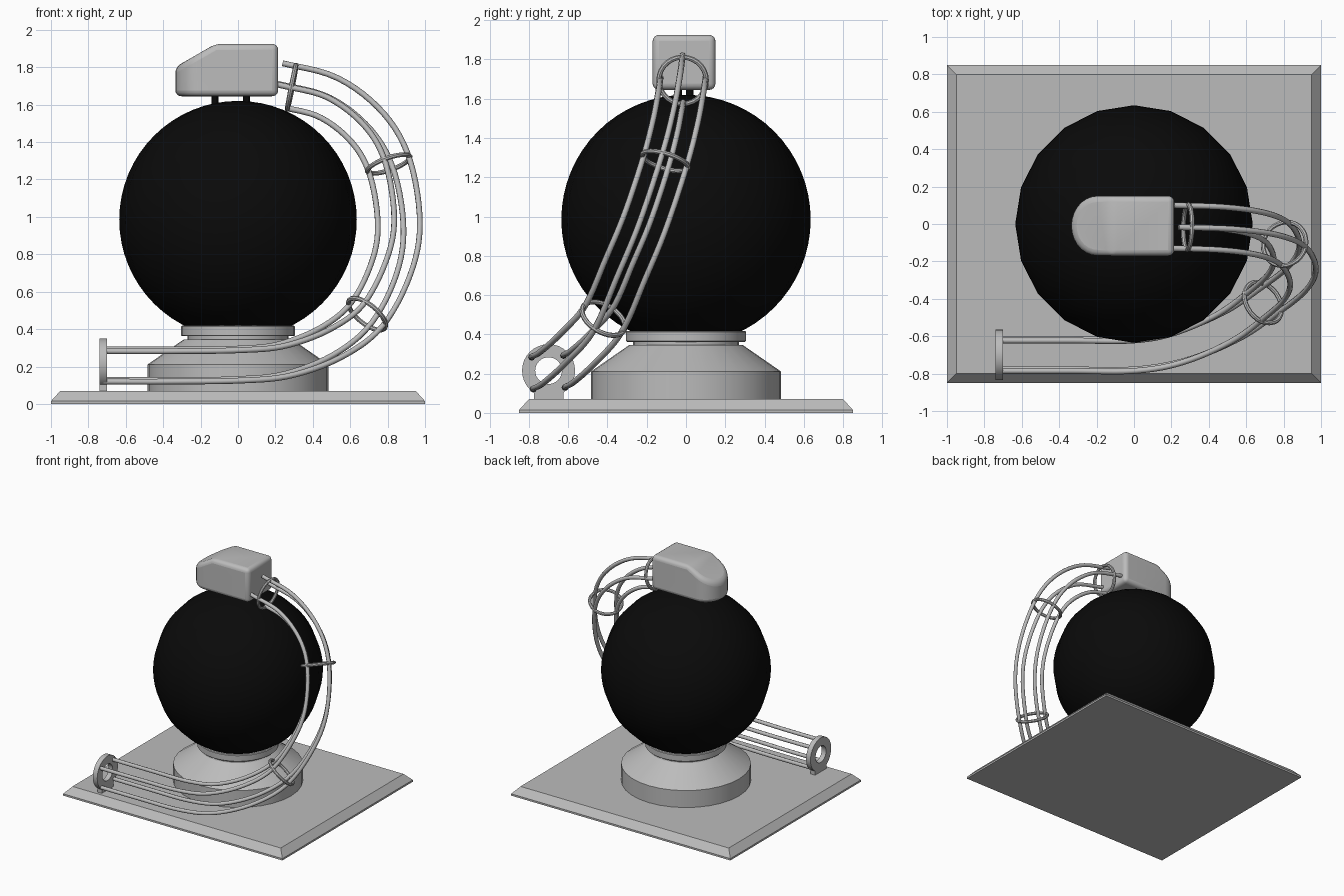
import bpy, bmesh, math
from mathutils import Vector, Matrix

cube = bpy.data.objects.get("Cube")
if cube:
    bpy.data.objects.remove(cube)


def material(name, rgb):
    m = bpy.data.materials.new(name)
    m.use_nodes = True
    m.diffuse_color = (*rgb, 1)
    m.node_tree.nodes["Principled BSDF"].inputs["Base Color"].default_value = (*rgb, 1)
    return m


grey = material("light grey", (0.5, 0.5, 0.5))
black = material("black", (0.003, 0.003, 0.003))


def finish(bm, name, mat, smooth=None):
    bmesh.ops.recalc_face_normals(bm, faces=bm.faces)
    mesh = bpy.data.meshes.new(name)
    bm.to_mesh(mesh)
    bm.free()
    mesh.materials.append(mat)
    obj = bpy.data.objects.new(name, mesh)
    bpy.context.collection.objects.link(obj)
    if smooth:
        bpy.ops.object.select_all(action='DESELECT')
        obj.select_set(True)
        bpy.context.view_layer.objects.active = obj
        bpy.ops.object.shade_smooth_by_angle(angle=math.radians(smooth))
    return obj


def lathe(name, profile, mat, steps=32, closed=False, place=Matrix()):
    """Spin a (radius, height) profile about z, then place it."""
    bm = bmesh.new()
    vs = [bm.verts.new((r, 0, z)) for r, z in profile]
    es = [bm.edges.new(p) for p in zip(vs, vs[1:])]
    if closed:
        es.append(bm.edges.new((vs[-1], vs[0])))
    bmesh.ops.spin(bm, geom=vs + es, axis=(0, 0, 1), cent=(0, 0, 0),
                   angle=math.tau, steps=steps, use_duplicate=False)
    bmesh.ops.remove_doubles(bm, verts=bm.verts, dist=0.0001)
    bmesh.ops.transform(bm, matrix=place, verts=bm.verts)
    return finish(bm, name, mat, 30)


def box(name, lo, hi, mat, inset=0, inset_above=0):
    """Box whose vertices above a height are pulled inward by inset."""
    lo, hi = Vector(lo), Vector(hi)
    bm = bmesh.new()
    bmesh.ops.create_cube(bm, size=1)
    for v in bm.verts:
        top = v.co.z > 0
        sx, sy = math.copysign(1, v.co.x), math.copysign(1, v.co.y)
        v.co = (lo + hi) / 2 + v.co * (hi - lo)
        if top:
            v.co.x -= sx * inset
            v.co.y -= sy * inset
    return finish(bm, name, mat)


# Base plate: thin rim below a chamfered slab
box("base_rim", (-1, -0.85, 0), (1, 0.85, 0.015), grey)
box("base_plate", (-1, -0.85, 0.015), (1, 0.85, 0.07), grey, inset=0.05)

# Pedestal with conical shoulder, and the collar holding the ball
lathe("pedestal", [(0, 0.07), (0.485, 0.07), (0.485, 0.21), (0.29, 0.345),
                   (0.27, 0.345), (0.27, 0.365), (0, 0.365)], grey)
lathe("collar", [(0.26, 0.362), (0.3, 0.362), (0.305, 0.367),
                 (0.305, 0.413), (0.3, 0.418), (0.26, 0.418)], grey, closed=True)

# Ball
bm = bmesh.new()
bmesh.ops.create_uvsphere(bm, u_segments=20, v_segments=32, radius=0.635)
bmesh.ops.translate(bm, verts=bm.verts, vec=(0, 0, 0.985))
finish(bm, "ball", black, 60)

# Head: rounded plan, sloped nose, softened edges
bm = bmesh.new()
plan = [(0.215, 0.16), (0.215, -0.16)]
for i in range(15):
    a = math.pi * i / 14
    plan.append((-0.195 - 0.14 * math.sin(a), -0.16 * math.cos(a)))
face = bm.faces.new([bm.verts.new((x, y - 0.01, 1.645)) for x, y in plan])
ext = bmesh.ops.extrude_face_region(bm, geom=[face])
bmesh.ops.translate(bm, vec=(0, 0, 0.28),
                    verts=[g for g in ext["geom"] if isinstance(g, bmesh.types.BMVert)])
cut = bmesh.ops.bisect_plane(bm, geom=bm.verts[:] + bm.edges[:] + bm.faces[:],
                             plane_co=(-0.12, 0, 1.925), plane_no=(-0.5, 0, 0.87),
                             clear_outer=True)
bmesh.ops.holes_fill(bm, edges=[e for e in bm.edges if e.is_boundary])
bmesh.ops.remove_doubles(bm, verts=bm.verts, dist=0.002)
head = finish(bm, "head", grey, 50)
bev = head.modifiers.new("soft_edges", 'BEVEL')
bev.width, bev.segments = 0.032, 4
bev.limit_method, bev.angle_limit = 'ANGLE', math.radians(28)

# Short legs between head and ball
for x in (-0.122, 0.045):
    for y in (-0.04, 0.02):
        lathe("head_leg", [(0, 1.55), (0.019, 1.55), (0.019, 1.66), (0, 1.66)],
              black, 12, place=Matrix.Translation((x, y, 0)))

# Centre line of the cable arm
PATH = [Vector(p) for p in (
    (-0.72, -0.70, 0.205), (-0.35, -0.70, 0.205), (0, -0.70, 0.21),
    (0.25, -0.655, 0.235), (0.5, -0.55, 0.33), (0.69, -0.42, 0.48),
    (0.82, -0.31, 0.73), (0.86, -0.21, 0.97), (0.81, -0.11, 1.27),
    (0.69, -0.055, 1.48), (0.48, -0.025, 1.64), (0.21, -0.015, 1.71))]
BALL = Vector((0, 0, 0.985))


def arm_frame(s):
    """Point, tangent, outward and sideways directions at path position s."""
    last = len(PATH) - 1
    i = min(int(s), last - 1)
    t = s - i
    p1, p2 = PATH[i], PATH[i + 1]
    p0 = PATH[i - 1] if i else 2 * p1 - p2
    p3 = PATH[i + 2] if i + 2 <= last else 2 * p2 - p1
    a, b, c = p2 - p0, 2 * p0 - 5 * p1 + 4 * p2 - p3, 3 * p1 - p0 - 3 * p2 + p3
    pos = p1 + (a * t + b * t * t + c * t ** 3) / 2
    tan = ((a + 2 * b * t + 3 * c * t * t) / 2).normalized()
    out = pos - BALL
    out = (out - tan * out.dot(tan)).normalized()
    return pos, tan, out, tan.cross(out)


# Four rods running around the centre line
END = len(PATH) - 1
for k, name in enumerate(("outer", "side_a", "inner", "side_b")):
    curve = bpy.data.curves.new(name + "_rod", 'CURVE')
    curve.dimensions = '3D'
    curve.bevel_depth, curve.bevel_resolution = 0.0155, 2
    curve.use_fill_caps = True
    stop = END - (0.25 if name == "inner" else 0)
    count = 66
    spline = curve.splines.new('POLY')
    spline.points.add(count - 1)
    for j, pt in enumerate(spline.points):
        pos, tan, out, side = arm_frame(stop * j / (count - 1))
        a = math.pi / 2 * k
        co = pos + 0.115 * (out * math.cos(a) + side * math.sin(a))
        pt.co = (*co, 1)
    curve.materials.append(grey)
    bpy.context.collection.objects.link(bpy.data.objects.new(name + "_rod", curve))


# Hoops that tie the rods together
def facing(pos, tan):
    return Matrix.Translation(pos) @ tan.to_track_quat('Z', 'Y').to_matrix().to_4x4()


hoop = [(0.121 + 0.013 * math.cos(i * math.tau / 8), 0.013 * math.sin(i * math.tau / 8))
        for i in range(8)]
for s in (5, 8.05, END - 0.28):
    pos, tan, out, side = arm_frame(s)
    lathe("rod_hoop", hoop, grey, 28, True, facing(pos, tan))

# End washer of the arm and its foot on the base
lathe("end_washer", [(0.068, -0.02), (0.135, -0.02), (0.135, 0.02), (0.068, 0.02)],
      grey, 32, True, facing(Vector((-0.72, -0.70, 0.215)), Vector((1, 0, 0))))
box("washer_foot", (-0.74, -0.775, 0.065), (-0.70, -0.625, 0.13), grey)
